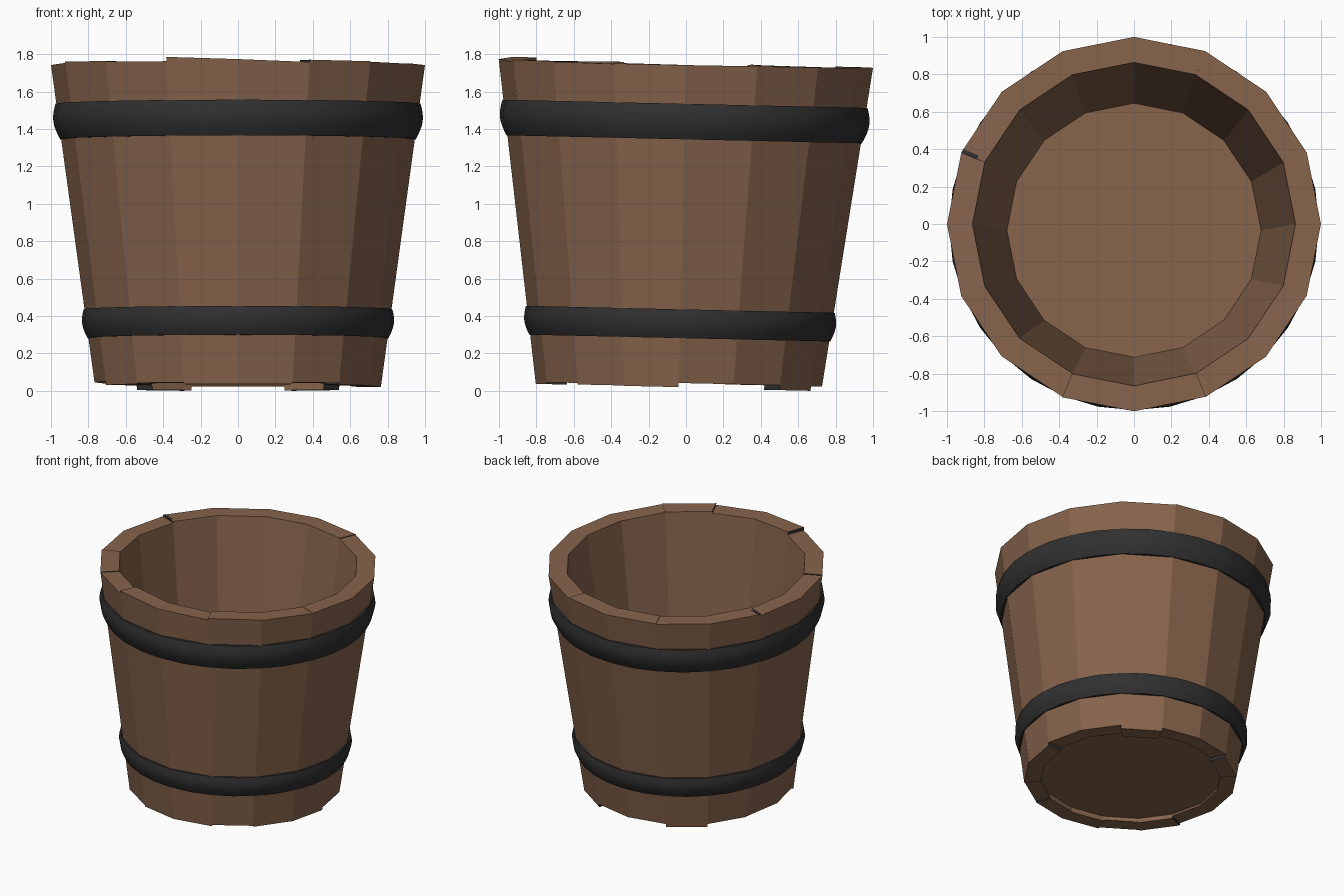
import bpy, bmesh, math
from mathutils import Matrix

if "Cube" in bpy.data.objects:
    bpy.data.objects.remove(bpy.data.objects["Cube"])

N = 16
# the whole bucket leans slightly about the x axis
LEAN = Matrix.Translation((0, -0.04, 0)) @ Matrix.Rotation(-0.0225, 4, 'X')


def material(name, rgb):
    m = bpy.data.materials.new(name)
    m.diffuse_color = (*rgb, 1)
    m.use_nodes = True
    m.node_tree.nodes["Principled BSDF"].inputs["Base Color"].default_value = m.diffuse_color
    return m


WOOD = material("brown wood", (0.242, 0.127, 0.072))
IRON = material("dark iron", (0.030, 0.030, 0.030))


def outer(z):
    return 1.0 + (z - 1.745) * 0.137


def inner(z):
    return 0.864 + (z - 1.745) * 0.126


def polar(r, a, z):
    return (r * math.cos(a), r * math.sin(a), z)


def finish(name, bm, mats, smooth=False):
    bmesh.ops.recalc_face_normals(bm, faces=bm.faces)
    bmesh.ops.transform(bm, matrix=LEAN, verts=bm.verts)
    me = bpy.data.meshes.new(name)
    bm.to_mesh(me)
    bm.free()
    for m in mats:
        me.materials.append(m)
    ob = bpy.data.objects.new(name, me)
    bpy.context.collection.objects.link(ob)
    if smooth:
        bpy.ops.object.select_all(action='DESELECT')
        ob.select_set(True)
        bpy.context.view_layer.objects.active = ob
        bpy.ops.object.shade_smooth_by_angle(angle=math.radians(40))
    return ob


def stave(name, start, end, top0, top1, bottom):
    """Tapered plank covering rim corners start..end, top sloping top0 to top1."""
    bm = bmesh.new()
    cols = []
    for i in range(start, end + 1):
        a = 2 * math.pi * i / N
        zt = top0 + (top1 - top0) * (i - start) / (end - start)
        cols.append([bm.verts.new(p) for p in (
            polar(outer(bottom), a, bottom), polar(outer(zt), a, zt),
            polar(inner(zt), a, zt), polar(inner(bottom), a, bottom))])
    for c, d in zip(cols, cols[1:]):
        for k in range(4):
            j = (k + 1) % 4
            bm.faces.new((c[k], d[k], d[j], c[j]))
    # dark joints between planks
    for c in (cols[0], cols[-1]):
        bm.faces.new(c).material_index = 1
    finish(name, bm, (WOOD, IRON))


# staves: first corner, last corner, top heights, bottom height
STAVES = [
    (-1, 0, 1.742, 1.742, 0.020), (0, 2, 1.742, 1.745, 0.042),
    (2, 3, 1.745, 1.747, 0.016), (3, 5, 1.752, 1.748, 0.040),
    (5, 6, 1.745, 1.747, 0.016), (6, 7, 1.747, 1.750, 0.040),
    (7, 9, 1.740, 1.745, 0.045), (9, 10, 1.752, 1.748, 0.025),
    (10, 11, 1.744, 1.742, 0.030), (11, 13, 1.765, 1.738, 0.020),
    (13, 14, 1.750, 1.747, 0.030), (14, 15, 1.744, 1.740, 0.022),
]
for n, s in enumerate(STAVES):
    stave(f"stave_{n + 1}", *s)

# bucket floor
bm = bmesh.new()
rings = [[bm.verts.new(polar(inner(z) + 0.004, 2 * math.pi * i / N, z))
          for i in range(N)] for z in (0.062, 0.28)]
for i in range(N):
    j = (i + 1) % N
    bm.faces.new((rings[0][i], rings[0][j], rings[1][j], rings[1][i]))
for r in rings:
    bm.faces.new(r)
finish("floor", bm, (WOOD,))


def hoop(name, z0, z1, bulge):
    """Rounded iron band following the taper of the bucket."""
    bm = bmesh.new()
    steps, segs = 8, 32
    prof = []
    for k in range(steps + 1):
        t = k / steps
        z = z0 + (z1 - z0) * t
        prof.append((outer(z) + 0.005 + bulge * math.sin(math.pi * t), z))
    prof += [(outer(z1) - 0.04, z1), (outer(z0) - 0.04, z0)]
    loops = [[bm.verts.new(polar(r, 2 * math.pi * i / segs, z)) for r, z in prof]
             for i in range(segs)]
    for i in range(segs):
        a, b = loops[i], loops[(i + 1) % segs]
        for k in range(len(prof)):
            j = (k + 1) % len(prof)
            bm.faces.new((a[k], b[k], b[j], a[j]))
    finish(name, bm, (IRON,), smooth=True)


hoop("upper_hoop", 1.345, 1.535, 0.024)
hoop("lower_hoop", 0.282, 0.436, 0.018)

# small dark crack on the rim
bm = bmesh.new()
bmesh.ops.create_cube(bm, size=1)
ang = math.radians(156.9)
bmesh.ops.transform(bm, verts=bm.verts, matrix=(
    Matrix.Translation(polar(0.952, ang, 1.748)) @ Matrix.Rotation(ang, 4, 'Z')
    @ Matrix.Diagonal((0.09, 0.022, 0.008, 1))))
finish("rim_crack", bm, (IRON,))
